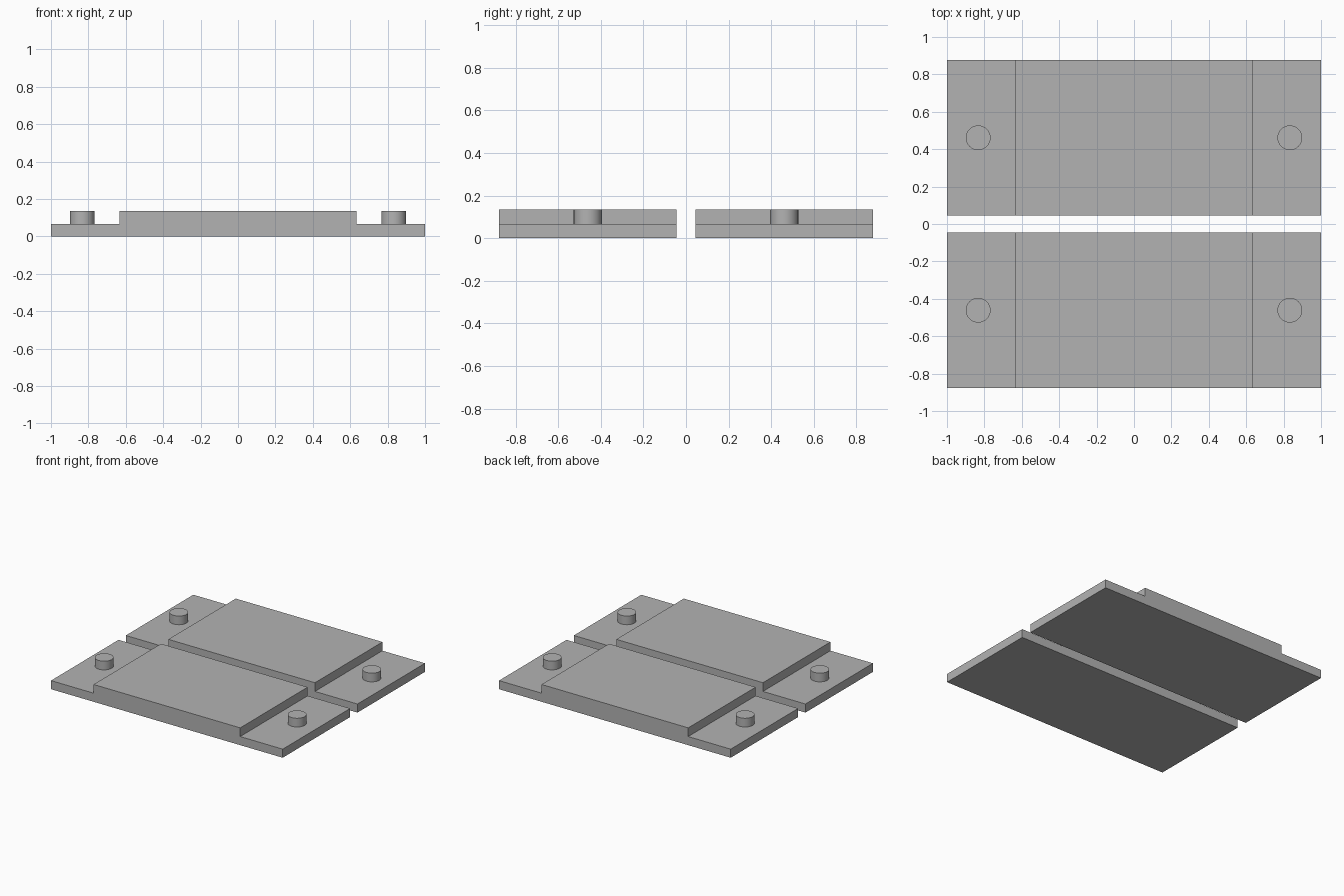
import bpy
import bmesh
import math

cube = bpy.data.objects.get("Cube")
if cube:
    bpy.data.objects.remove(cube, do_unlink=True)

HALF_LENGTH, STEP_X = 1.0, 0.633
INNER_Y, OUTER_Y = 0.045, 0.877
BASE_Z, TOP_Z = 0.067, 0.135
PIN_X, PIN_R = 0.833, 0.066

grey = bpy.data.materials.new("plain grey")
grey.use_nodes = True
colour = (0.45, 0.45, 0.45, 1)
grey.diffuse_color = colour
grey.node_tree.nodes["Principled BSDF"].inputs["Base Color"].default_value = colour


def add_plate(name, y0, y1):
    """Stepped profile extruded along y."""
    half = [(HALF_LENGTH, 0), (HALF_LENGTH, BASE_Z), (STEP_X, BASE_Z), (STEP_X, TOP_Z)]
    profile = half + [(-x, z) for x, z in reversed(half)]
    bm = bmesh.new()
    face = bm.faces.new([bm.verts.new((x, y0, z)) for x, z in profile])
    result = bmesh.ops.extrude_face_region(bm, geom=[face])
    verts = [v for v in result["geom"] if isinstance(v, bmesh.types.BMVert)]
    bmesh.ops.translate(bm, verts=verts, vec=(0, y1 - y0, 0))
    bmesh.ops.recalc_face_normals(bm, faces=bm.faces)
    mesh = bpy.data.meshes.new(name)
    bm.to_mesh(mesh)
    bm.free()
    mesh.materials.append(grey)
    bpy.context.collection.objects.link(bpy.data.objects.new(name, mesh))


def add_pin(name, x, y):
    """Round locating pin standing on the plate's end ledge."""
    bpy.ops.mesh.primitive_cylinder_add(
        vertices=48, radius=PIN_R, depth=TOP_Z - BASE_Z,
        location=(x, y, (TOP_Z + BASE_Z) / 2))
    pin = bpy.context.object
    pin.name = name
    pin.data.materials.append(grey)
    bpy.ops.object.shade_smooth_by_angle(angle=math.radians(30))


# Two matching plates, each with a pin at both ends
for row, sign in (("front", -1), ("back", 1)):
    y0, y1 = sorted((sign * INNER_Y, sign * OUTER_Y))
    add_plate(row + "_stepped_plate", y0, y1)
    for side, sx in (("left", 1), ("right", -1)):
        add_pin(f"{row}_{side}_pin", sx * PIN_X, (y0 + y1) / 2)
